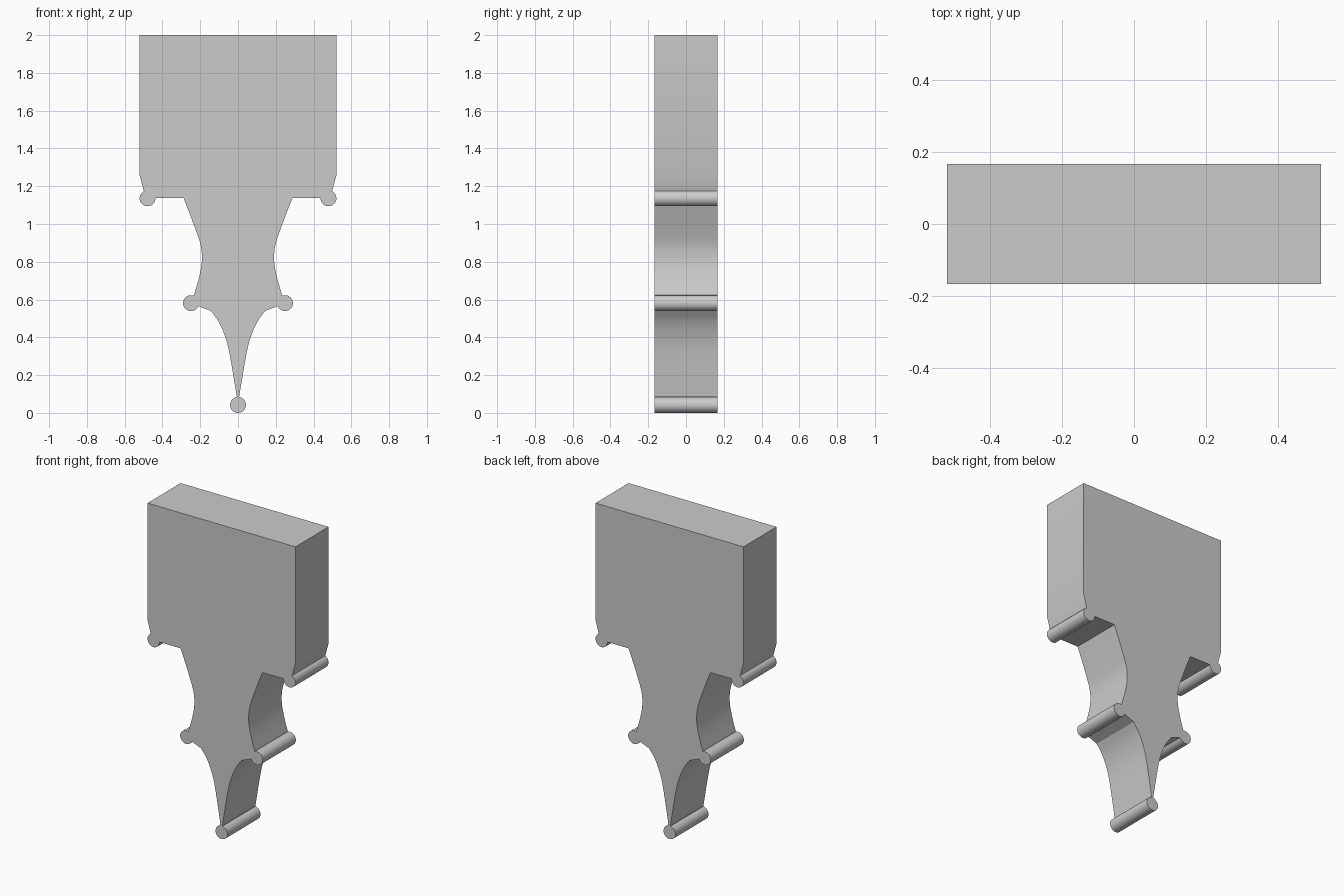
import bpy, bmesh, math
from mathutils import Vector

if "Cube" in bpy.data.objects:
    bpy.data.objects.remove(bpy.data.objects["Cube"])

DEPTH = 0.333   # full thickness along y
R = 0.042       # radius of the rounded beads


def arc(cx, cz, start, end, n=20):
    """Bead outline, angles in degrees."""
    return [(cx + R * math.cos(math.radians(start + (end - start) * i / n)),
             cz + R * math.sin(math.radians(start + (end - start) * i / n)))
            for i in range(n + 1)]


def spline(points, n=5):
    """Smooth Catmull-Rom curve through the points."""
    p = [Vector(q) for q in points]
    p = [2 * p[0] - p[1]] + p + [2 * p[-1] - p[-2]]
    out = []
    for a, b, c, d in zip(p, p[1:], p[2:], p[3:]):
        for i in range(n):
            t = i / n
            v = 0.5 * (2 * b + (c - a) * t + (2 * a - 5 * b + 4 * c - d) * t ** 2
                       + (3 * b - a - 3 * c + d) * t ** 3)
            out.append((v.x, v.y))
    return out + [tuple(p[-2])]


# right half of the outline, from the top corner down to the tip
half = [(0.521, 2.0), (0.521, 1.257)]
half += arc(0.479, 1.136, 63, -182)                      # upper bead
half += spline([(0.288, 1.137), (0.254, 1.05), (0.217, 0.95), (0.197, 0.885),
                (0.191, 0.823), (0.196, 0.765), (0.212, 0.696), (0.234, 0.622)])
half += arc(0.249, 0.581, 108, -158)                     # middle bead
half += spline([(0.143, 0.539), (0.107, 0.49), (0.078, 0.43), (0.055, 0.36),
                (0.036, 0.265), (0.006, 0.086)])
half += arc(0.0, R, 80, -90)[:-1]                        # tip bead

# mirror the half and extrude it through the thickness
outline = half + [(0.0, 0.0)] + [(-x, z) for x, z in reversed(half)]
bm = bmesh.new()
face = bm.faces.new([bm.verts.new((x, -DEPTH / 2, z)) for x, z in outline])
ext = bmesh.ops.extrude_face_region(bm, geom=[face], use_keep_orig=True)
bmesh.ops.translate(bm, vec=(0, DEPTH, 0),
                    verts=[g for g in ext["geom"] if isinstance(g, bmesh.types.BMVert)])
bmesh.ops.recalc_face_normals(bm, faces=bm.faces)
mesh = bpy.data.meshes.new("bracket")
bm.to_mesh(mesh)
bm.free()

bracket = bpy.data.objects.new("bracket", mesh)
bpy.context.collection.objects.link(bracket)
bpy.context.view_layer.objects.active = bracket
bracket.select_set(True)
bpy.ops.object.shade_smooth_by_angle(angle=math.radians(25))
